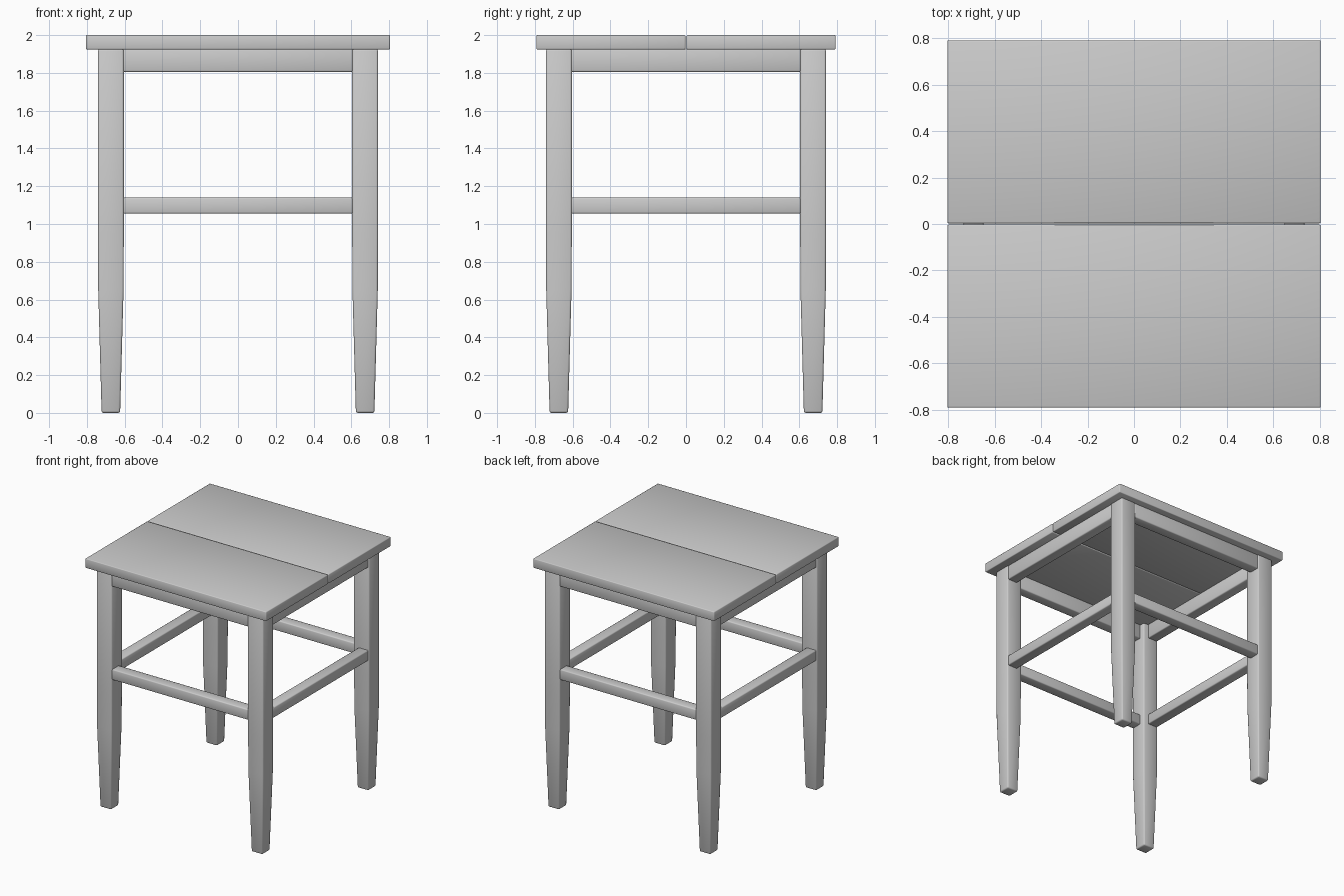
import bpy, bmesh, math
from mathutils import Matrix

if "Cube" in bpy.data.objects:
    bpy.data.objects.remove(bpy.data.objects["Cube"])


def finish(name, bm, bevel):
    """Turn a bmesh into a softly rounded, smooth shaded object."""
    bmesh.ops.recalc_face_normals(bm, faces=bm.faces)
    edges = [e for e in bm.edges if e.calc_face_angle(0) > 0.5]
    bmesh.ops.bevel(bm, geom=edges, offset=bevel, segments=2, profile=0.5,
                    affect='EDGES', clamp_overlap=True)
    for f in bm.faces:
        f.smooth = True
    mesh = bpy.data.meshes.new(name)
    bm.to_mesh(mesh)
    bm.free()
    ob = bpy.data.objects.new(name, mesh)
    bpy.context.collection.objects.link(ob)
    return ob


def box(name, x, y, z, bevel=0.008, turn=0.0):
    """Box from (min, max) ranges, optionally turned about the z axis."""
    bm = bmesh.new()
    bmesh.ops.create_cube(bm, size=1)
    for v in bm.verts:
        v.co = [(a + b) / 2 + c * (b - a) for (a, b), c in zip((x, y, z), v.co)]
    bm.transform(Matrix.Rotation(turn, 4, 'Z'))
    return finish(name, bm, bevel)


def leg(name, cx, cy):
    """Square leg, straight above and tapered towards the foot."""
    bm = bmesh.new()
    rings = []
    for z, h in ((0, 0.049), (0.65, 0.067), (0.95, 0.0685), (1.925, 0.0685)):
        rings.append([bm.verts.new((cx + sx * h, cy + sy * h, z))
                      for sx, sy in ((-1, -1), (1, -1), (1, 1), (-1, 1))])
    for a, b in zip(rings, rings[1:]):
        for i in range(4):
            j = (i + 1) % 4
            bm.faces.new((a[i], a[j], b[j], b[i]))
    bm.faces.new(rings[0][::-1])
    bm.faces.new(rings[-1])
    return finish(name, bm, 0.01)


# Seat: two planks with a narrow gap
box("seat_plank_front", (-0.805, 0.805), (-0.792, -0.003), (1.924, 2.0), 0.006)
box("seat_plank_back", (-0.805, 0.805), (0.003, 0.792), (1.924, 2.0), 0.006)

# Four tapered legs
for side, sx in (("left", -1), ("right", 1)):
    for end, sy in (("front", -1), ("back", 1)):
        leg(f"{end}_{side}_leg", sx * 0.673, sy * 0.673)

# Apron rails under the seat and lower stretchers, one per side
for i, side in enumerate(("front", "right", "back", "left")):
    turn = i * math.pi / 2
    box(f"{side}_apron", (-0.61, 0.61), (-0.735, -0.648), (1.805, 1.926), turn=turn)
    box(f"{side}_stretcher", (-0.61, 0.61), (-0.735, -0.648), (1.055, 1.14), turn=turn)
